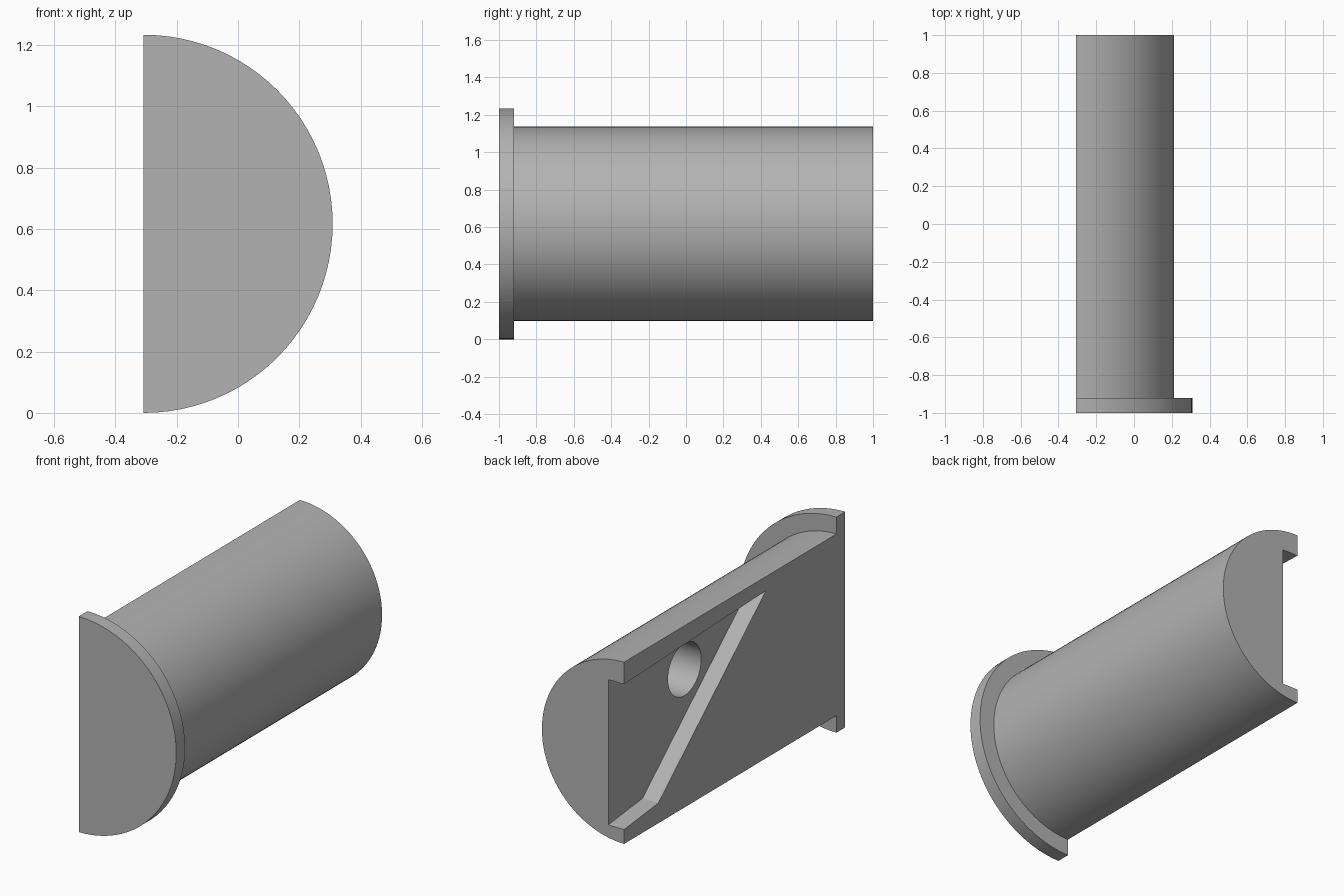
import bpy, bmesh, math
from mathutils import Matrix, Vector

if "Cube" in bpy.data.objects:
    bpy.data.objects.remove(bpy.data.objects["Cube"], do_unlink=True)

FLAT_X, AXIS_Z = -0.308, 0.617
FLANGE_R, BODY_R = 0.617, 0.52
FLANGE_BACK = -0.92
POCKET_DEPTH = 0.10

grey = bpy.data.materials.new("plain_grey")
grey.use_nodes = True
colour = (0.45, 0.45, 0.45, 1)
grey.diffuse_color = colour
grey.node_tree.nodes["Principled BSDF"].inputs["Base Color"].default_value = colour


def add_object(name, bm):
    bmesh.ops.recalc_face_normals(bm, faces=bm.faces[:])
    mesh = bpy.data.meshes.new(name)
    bm.to_mesh(mesh)
    bm.free()
    mesh.materials.append(grey)
    obj = bpy.data.objects.new(name, mesh)
    bpy.context.collection.objects.link(obj)
    return obj


def cut(target, cutter):
    mod = target.modifiers.new("cut", 'BOOLEAN')
    mod.operation, mod.solver, mod.object = 'DIFFERENCE', 'EXACT', cutter
    bpy.context.view_layer.objects.active = target
    bpy.ops.object.modifier_apply(modifier=mod.name)
    bpy.data.objects.remove(cutter, do_unlink=True)


# Half-round body with end flange: stepped profile turned through half a circle
bm = bmesh.new()
profile = [(0, -1), (FLANGE_R, -1), (FLANGE_R, FLANGE_BACK),
           (BODY_R, FLANGE_BACK), (BODY_R, 1), (0, 1)]
verts = [bm.verts.new((FLAT_X, y, AXIS_Z + r)) for r, y in profile]
edges = [bm.edges.new(pair) for pair in zip(verts, verts[1:])]
bmesh.ops.spin(bm, geom=verts + edges, cent=(FLAT_X, 0, AXIS_Z), axis=(0, 1, 0),
               angle=math.pi, steps=48)
bmesh.ops.remove_doubles(bm, verts=bm.verts[:], dist=1e-5)
bmesh.ops.holes_fill(bm, edges=[e for e in bm.edges if e.is_boundary], sides=0)
bmesh.ops.dissolve_limit(bm, angle_limit=0.01, verts=bm.verts[:], edges=bm.edges[:])
body = add_object("flanged_half_cylinder", bm)

# Slanted pocket in the flat side, open at the back end
bm = bmesh.new()
outline = [(1.1, 1.007), (-0.283, 1.056), (0.69, 0.213), (1.1, 0.168)]
face = bm.faces.new([bm.verts.new((FLAT_X - 0.1, y, z)) for y, z in outline])
solid = bmesh.ops.extrude_face_region(bm, geom=[face], use_keep_orig=True)
bmesh.ops.translate(bm, vec=Vector((POCKET_DEPTH + 0.1, 0, 0)),
                    verts=[v for v in solid["geom"] if isinstance(v, bmesh.types.BMVert)])
cut(body, add_object("pocket_cutter", bm))

# Blind round hole in the pocket floor
bm = bmesh.new()
bmesh.ops.create_cone(bm, cap_ends=True, segments=48, radius1=0.15, radius2=0.15, depth=0.5,
                      matrix=Matrix.Translation((-0.21, 0.31, 0.806))
                      @ Matrix.Rotation(math.pi / 2, 4, 'Y'))
cut(body, add_object("hole_cutter", bm))

# Smooth curves, crisp edges
bpy.ops.object.select_all(action='DESELECT')
body.select_set(True)
bpy.context.view_layer.objects.active = body
bpy.ops.object.shade_smooth_by_angle(angle=math.radians(30))
